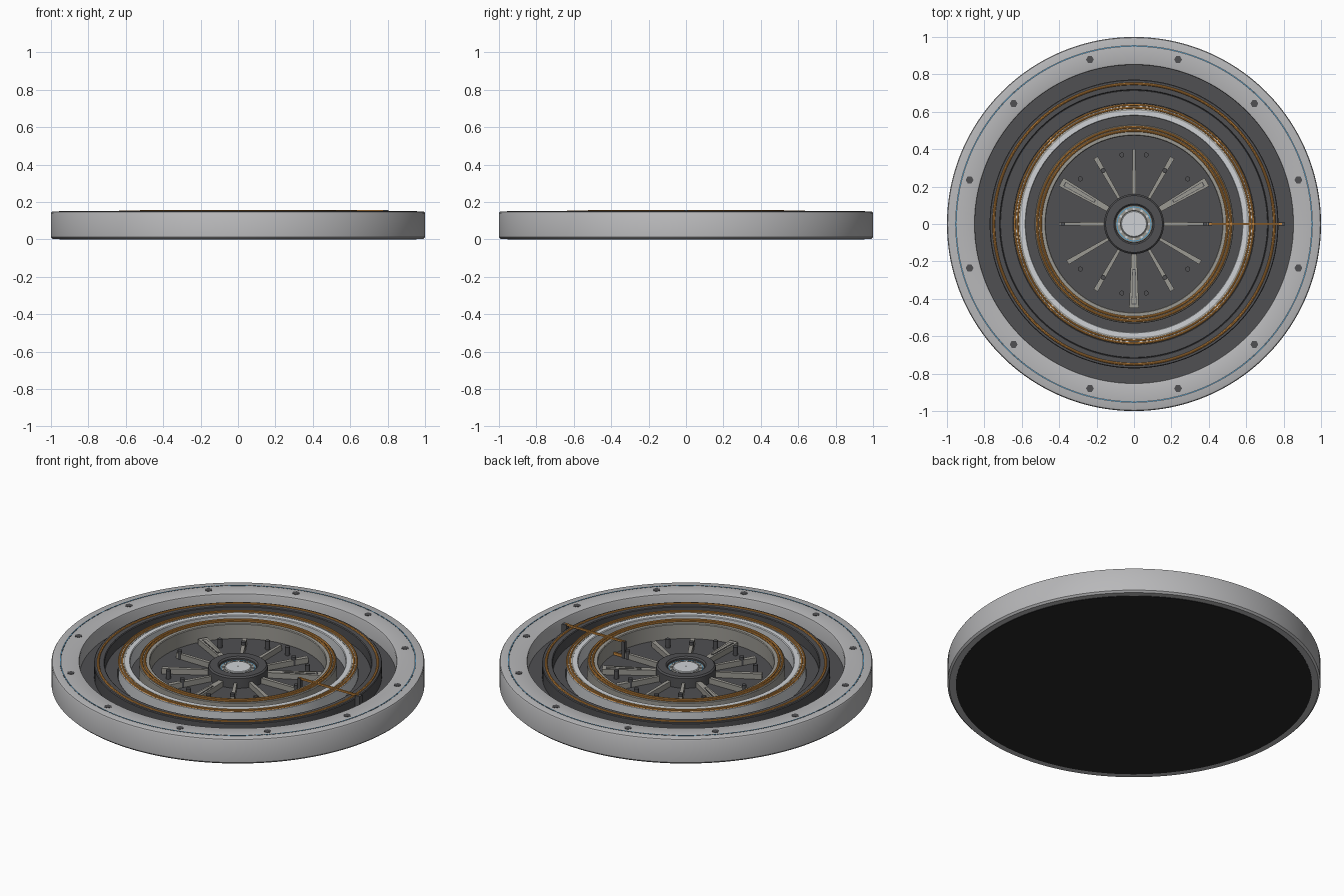
import bpy, bmesh, math
from mathutils import Matrix

cube = bpy.data.objects.get("Cube")
if cube:
    bpy.data.objects.remove(cube, do_unlink=True)


def material(name, r, g, b):
    m = bpy.data.materials.new(name)
    m.use_nodes = True
    m.diffuse_color = (r, g, b, 1)
    m.node_tree.nodes["Principled BSDF"].inputs["Base Color"].default_value = (r, g, b, 1)
    return m


SILVER = material("silver grey", .48, .48, .49)
PALE = material("pale metal", .62, .64, .66)
WARM = material("warm grey", .33, .32, .29)
DARK = material("dark grey", .08, .08, .085)
BLACK = material("near black", .02, .02, .021)
COPPER = material("copper orange", .58, .25, .05)
BLUE = material("blue", .08, .32, .55)


def finish(name, bm, mat, smooth=True):
    bmesh.ops.recalc_face_normals(bm, faces=bm.faces)
    me = bpy.data.meshes.new(name)
    bm.to_mesh(me)
    bm.free()
    me.materials.append(mat)
    ob = bpy.data.objects.new(name, me)
    bpy.context.collection.objects.link(ob)
    if smooth:
        bpy.ops.object.select_all(action='DESELECT')
        ob.select_set(True)
        bpy.context.view_layer.objects.active = ob
        bpy.ops.object.shade_smooth_by_angle(angle=math.radians(35))
    return ob


def lathe(name, profile, mat, steps=128):
    """Revolve a closed (radius, height) outline around z."""
    bm = bmesh.new()
    verts = [bm.verts.new((r, 0, z)) for r, z in profile]
    edges = [bm.edges.new((verts[i - 1], verts[i])) for i in range(len(verts))]
    bmesh.ops.spin(bm, geom=verts + edges, cent=(0, 0, 0), axis=(0, 0, 1),
                   angle=math.tau, steps=steps, use_duplicate=False)
    bmesh.ops.remove_doubles(bm, verts=bm.verts, dist=1e-5)
    return finish(name, bm, mat)


def ring(name, r0, r1, z0, z1, mat, c=.004):
    return lathe(name, [(r0, z0), (r1, z0), (r1, z1 - c), (r1 - c, z1),
                        (r0 + c, z1), (r0, z1 - c)], mat)


def wire_ring(name, radius, z, thick, mat, steps=128):
    outline = [(radius + thick * math.cos(k * math.tau / 8),
                z + thick * math.sin(k * math.tau / 8)) for k in range(8)]
    return lathe(name, outline, mat, steps)


def studs(name, radius, angles, size, z0, z1, sides, mat):
    bm = bmesh.new()
    for a in angles:
        t = math.radians(a)
        at = Matrix.Translation((radius * math.cos(t), radius * math.sin(t), (z0 + z1) / 2))
        bmesh.ops.create_cone(bm, cap_ends=True, segments=sides, radius1=size, radius2=size,
                              depth=z1 - z0, matrix=at @ Matrix.Rotation(math.pi / 6, 4, 'Z'))
    return finish(name, bm, mat, False)


def bars(name, angles, r0, r1, w0, w1, z0, z1, mat):
    """Tapered radial bars."""
    bm = bmesh.new()
    for a in angles:
        corners = [(r0, -w0), (r1, -w1), (r1, w1), (r0, w0)]
        face = bm.faces.new([bm.verts.new((x, y, z0)) for x, y in corners])
        top = bmesh.ops.extrude_face_region(bm, geom=[face])["geom"]
        moved = [v for v in top if isinstance(v, bmesh.types.BMVert)]
        bmesh.ops.translate(bm, verts=moved, vec=(0, 0, z1 - z0))
        new = list(face.verts) + moved
        bmesh.ops.rotate(bm, verts=new, matrix=Matrix.Rotation(math.radians(a), 3, 'Z'))
    return finish(name, bm, mat, False)


# Housing: outer rim, floor and underside
lathe("outer_rim", [(.85, .004), (.99, .002), (1, .012), (1, .14), (.996, .147),
                    (.988, .15), (.862, .15), (.853, .147), (.85, .14)], SILVER, 192)
ring("floor_plate", 0, .852, .004, .06, DARK, 0)
ring("bottom_plate", 0, .955, 0, .004, BLACK, 0)
ring("rim_groove", .948, .956, .148, .1508, DARK, 0)
ring("rim_seal", .9505, .9535, .149, .1515, BLUE, 0)
studs("rim_bolts", .91, range(15, 375, 30), .021, .14, .152, 6, DARK)

# Concentric rings with their copper windings
ring("outer_dark_ring", .715, .772, .06, .138, DARK)
wire_ring("outer_winding", .75, .138, .007, COPPER)
ring("trench_step", .645, .715, .06, .075, DARK, .002)
ring("middle_ring", .578, .645, .06, .148, PALE)
ring("middle_ring_line", .607, .614, .14, .1495, WARM, 0)
for n, r in enumerate((.622, .637)):
    wire_ring("middle_winding", r, .147, .006, COPPER)
ring("inner_ring", .472, .532, .06, .148, WARM)
for r in (.5, .518):
    wire_ring("inner_winding", r, .151, .007, COPPER)

# Radial spokes on the recessed floor
bars("thin_spokes", range(0, 360, 90), .15, .40, .011, .008, .058, .092, WARM)
bars("tapered_spokes", (60, 120, 210, 240, 300, 330), .15, .41, .008, .013, .058, .092, WARM)
bars("wide_spokes", (30, 150, 270), .15, .45, .014, .026, .058, .092, WARM)
bars("wide_spoke_slots", (30, 150, 270), .24, .43, .009, .013, .09, .0935, DARK)
bars("wide_spoke_inlays", (30, 150, 270), .246, .424, .006, .01, .092, .096, WARM)
studs("spoke_studs", .33, (60, 120, 240, 300), .013, .06, .11, 16, DARK)
studs("side_studs", .38, (0, 180), .012, .06, .11, 16, DARK)
studs("floor_pegs", .375, (40, 80, 100, 140, 220, 260, 280, 320), .013, .06, .11, 16, DARK)

# Central hub with bearing
ring("hub", .1, .16, .058, .125, DARK, .008)
ring("bearing_race", .068, .102, .058, .108, WARM)
ring("bearing_seal", .088, .093, .1, .1095, BLUE, 0)
studs("bearing_rollers", .081, range(0, 360, 30), .007, .1, .112, 12, PALE)
ring("hub_cap", 0, .07, .058, .115, PALE)

# Lead wire and its connectors
bars("lower_lead", (0,), .23, .475, .005, .005, .06, .074, COPPER)
bars("upper_lead", (0,), .40, .79, .005, .005, .148, .158, COPPER)
bars("lead_connectors", (0,), .775, .805, .012, .012, .06, .156, DARK)
bars("inner_connector", (0,), .395, .415, .01, .01, .06, .156, DARK)
